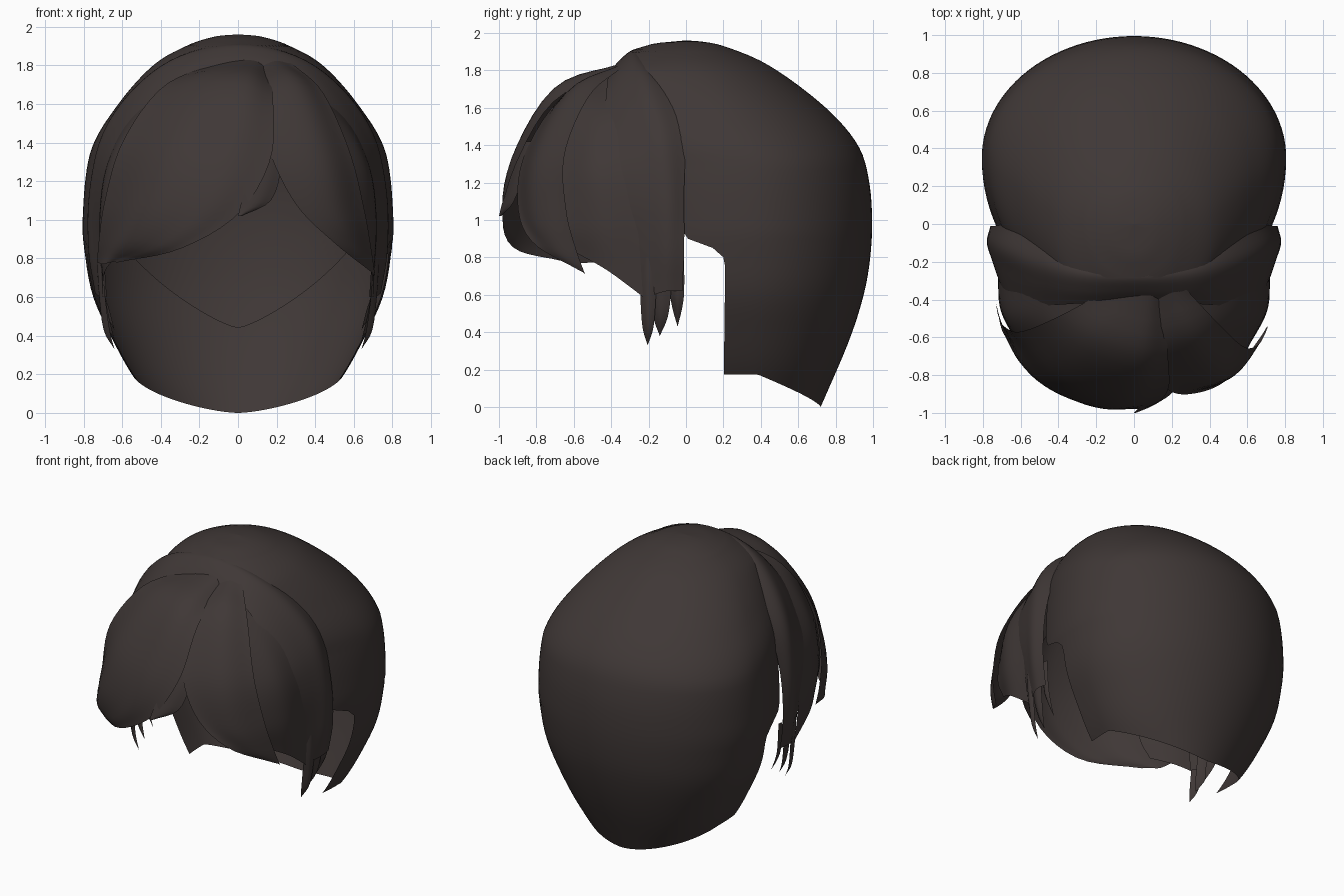
import bpy, math
from mathutils import Vector

mat = bpy.data.materials.new("dark_hair")
mat.diffuse_color = (0.05, 0.039, 0.037, 1)


def spline(pts, n):
    """Catmull-Rom resample of a list of points."""
    p = [Vector(q) for q in pts]
    p = [2 * p[0] - p[1]] + p + [2 * p[-1] - p[-2]]
    m, out = len(p) - 3, []
    for i in range(n + 1):
        f = i / n * m
        k = min(int(f), m - 1)
        t = f - k
        a, b, c, d = p[k:k + 4]
        out.append(0.5 * (2 * b + (c - a) * t + (2 * a - 5 * b + 4 * c - d) * t * t
                          + (3 * b - a - 3 * c + d) * t ** 3))
    return out


def lerp_table(tab, x):
    for (x0, y0), (x1, y1) in zip(tab, tab[1:]):
        if x <= x1:
            return y0 + (y1 - y0) * max(0, (x - x0) / (x1 - x0))
    return tab[-1][1]


def grid_object(name, rows):
    w = len(rows[0])
    faces = [(i * w + j, i * w + j + 1, (i + 1) * w + j + 1, (i + 1) * w + j)
             for i in range(len(rows) - 1) for j in range(w - 1)]
    me = bpy.data.meshes.new(name)
    me.from_pydata([tuple(v) for r in rows for v in r], [], faces)
    me.polygons.foreach_set("use_smooth", [True] * len(faces))
    me.materials.append(mat)
    ob = bpy.data.objects.new(name, me)
    bpy.context.collection.objects.link(ob)
    return ob


def sheet(name, cols, nu=24, nv=16):
    """Smooth sheet of hair through root-to-tip guide strands."""
    cols = [spline(c, nu) for c in cols]
    return grid_object(name, [spline([c[i] for c in cols], nv) for i in range(nu + 1)])


def flip(pts):
    return [(-x, y, z) for x, y, z in pts]


# --- back cap: stacked egg-shaped slices, open at the front -----------------
def smooth_table(pts):
    return [(v.y, v.x) for v in spline([(b, a, 0) for a, b in pts], 80)]


WIDTH = smooth_table([(0, .40), (.2, .55), (.4, .66), (.6, .75), (.8, .79), (1, .805), (1.35, .765),
                      (1.6, .62), (1.8, .44), (1.9, .27), (1.945, .14), (1.957, .06), (1.96, 0)])
BACK = smooth_table([(0, .72), (.35, .87), (.6, .95), (.8, .985), (1, .995), (1.2, .98), (1.38, .93),
                     (1.55, .8), (1.72, .6), (1.85, .4), (1.93, .2), (1.953, .09), (1.96, 0)])
MID = [(0, .35), (1.3, .35), (1.6, .2), (1.8, .06), (1.9, .01), (1.96, 0)]
FRONT = [(0, .85), (1.3, .85), (1.6, .75), (1.8, .58), (1.9, .33), (1.945, .17), (1.96, 0.001)]
EDGE = [(0, .2), (.78, .21), (.84, .18), (.88, .04), (.92, -.02), (1.4, -.05), (1.66, -.14), (1.8, -.24), (1.96, -.32)]


def cap(name, off, low, rise, power, blend):
    rows, n = [], 64
    for i in range(57):
        s = low + (1.96 - low) * math.sin(i / 56 * math.pi / 2)
        row = []
        for j in range(n + 1):
            u = 2 * j / n - 1
            z, ang = s, 0
            for _ in range(3):  # the rim rises towards the sides
                c = max(-1, min(1, (lerp_table(EDGE, z) - lerp_table(MID, z)) / lerp_table(FRONT, z)))
                ang = u * math.acos(c)
                z = s + rise * min(1, abs(ang) / 1.5) ** power * max(0, 1 - (s - low) / blend)
            b = lerp_table(BACK, z) - lerp_table(MID, z) if abs(ang) < math.pi / 2 else lerp_table(FRONT, z)
            row.append((off * lerp_table(WIDTH, z) * math.sin(ang),
                        lerp_table(MID, z) + off * b * math.cos(ang), z - (1 - off) * .9 * (z > 1) * (z - 1)))
        rows.append(row)
    return grid_object(name, rows)


cap("back_cap", 1, 0.0, .175, 1.6, .5)
cap("inner_scalp", .965, .44, .9, 1.4, 1.52)

# --- raised band arching over the crown, with side strands ------------------
arches = [
    [(0, -.21, 1.89), (.3, -.16, 1.81), (.5, -.08, 1.68), (.66, -.01, 1.45), (.74, -.01, 1.15), (.76, -.01, .85), (.73, -.02, .62)],
    [(0, -.28, 1.91), (.3, -.26, 1.85), (.53, -.2, 1.69), (.7, -.13, 1.45), (.77, -.1, 1.15), (.775, -.1, .85), (.74, -.1, .62)],
    [(0, -.35, 1.86), (.3, -.35, 1.80), (.52, -.31, 1.64), (.68, -.25, 1.4), (.74, -.22, 1.15), (.74, -.19, .85), (.71, -.18, .6)],
    [(0, -.41, 1.79), (.28, -.42, 1.74), (.49, -.43, 1.57), (.65, -.40, 1.32), (.695, -.36, 1.1), (.695, -.29, .85), (.68, -.24, .6)],
]
sheet("crown_band", [flip(a)[:0:-1] + a for a in arches], 60, 16)

# pieces repeated on both sides: side layer and pointed locks
side = [
    [(.12, -.42, 1.79), (.38, -.58, 1.62), (.54, -.66, 1.3), (.6, -.66, 1.0), (.62, -.58, .82)],
    [(.2, -.38, 1.78), (.49, -.46, 1.57), (.655, -.49, 1.3), (.705, -.46, 1.0), (.69, -.42, .73)],
    [(.28, -.34, 1.76), (.54, -.32, 1.56), (.68, -.29, 1.3), (.72, -.26, 1.0), (.7, -.23, .59)],
]
locks = [(-.245, -.16, -.205, .33), (-.19, -.08, -.14, .38), (-.085, -.01, -.045, .43)]
for label, f in (("right", list), ("left", flip)):
    sheet("side_layer_" + label, [f(c) for c in side])
    for k, (y0, y1, yt, zt) in enumerate(locks):
        def strand(y, dx):
            return f([(.71 + dx, y, .8), (.70 + dx, y, .62),
                      (.675 + dx, yt + (y - yt) * .7, zt + .1), (.64, yt, zt)])
        sheet(f"side_lock_{label}_{k}", [strand(y0, -.01), strand((y0 + y1) / 2, .02), strand(y1, .015)], 12, 6)

# --- parted fringe ----------------------------------------------------------
sheet("fringe_right", [
    [(.08, -.36, 1.80), (.08, -.66, 1.66), (.16, -.86, 1.36), (.3, -.9, 1.08), (.5, -.82, .88), (.69, -.57, .73)],
    [(.18, -.35, 1.83), (.3, -.61, 1.70), (.43, -.8, 1.35), (.52, -.81, 1.03), (.61, -.71, .85), (.7, -.55, .72)],
    [(.28, -.35, 1.81), (.44, -.52, 1.66), (.58, -.65, 1.35), (.655, -.64, 1.05), (.69, -.59, .85), (.71, -.54, .71)],
])
sheet("fringe_left", [
    [(.15, -.36, 1.80), (.18, -.7, 1.64), (.17, -.9, 1.32), (0, -.98, 1.03), (-.3, -.92, .85), (-.62, -.66, .78)],
    [(.09, -.36, 1.83), (.03, -.7, 1.71), (-.06, -.92, 1.36), (-.2, -.97, 1.06), (-.42, -.87, .87), (-.66, -.62, .78)],
    [(0, -.36, 1.83), (-.2, -.62, 1.72), (-.36, -.81, 1.4), (-.48, -.84, 1.1), (-.6, -.74, .9), (-.7, -.56, .77)],
    [(-.14, -.35, 1.81), (-.40, -.49, 1.68), (-.6, -.57, 1.4), (-.69, -.54, 1.1), (-.72, -.48, .9), (-.73, -.42, .78)],
])
# loose tuft hanging at the parting
sheet("fringe_tuft", [
    [(.08, -.87, 1.42), (.07, -.93, 1.25), (.02, -.98, 1.1), (0, -1.0, 1.02)],
    [(.14, -.84, 1.42), (.16, -.9, 1.25), (.1, -.96, 1.09), (.01, -1.0, 1.02)],
    [(.18, -.81, 1.42), (.22, -.86, 1.27), (.17, -.92, 1.1), (.02, -.99, 1.02)],
], 12, 8)
